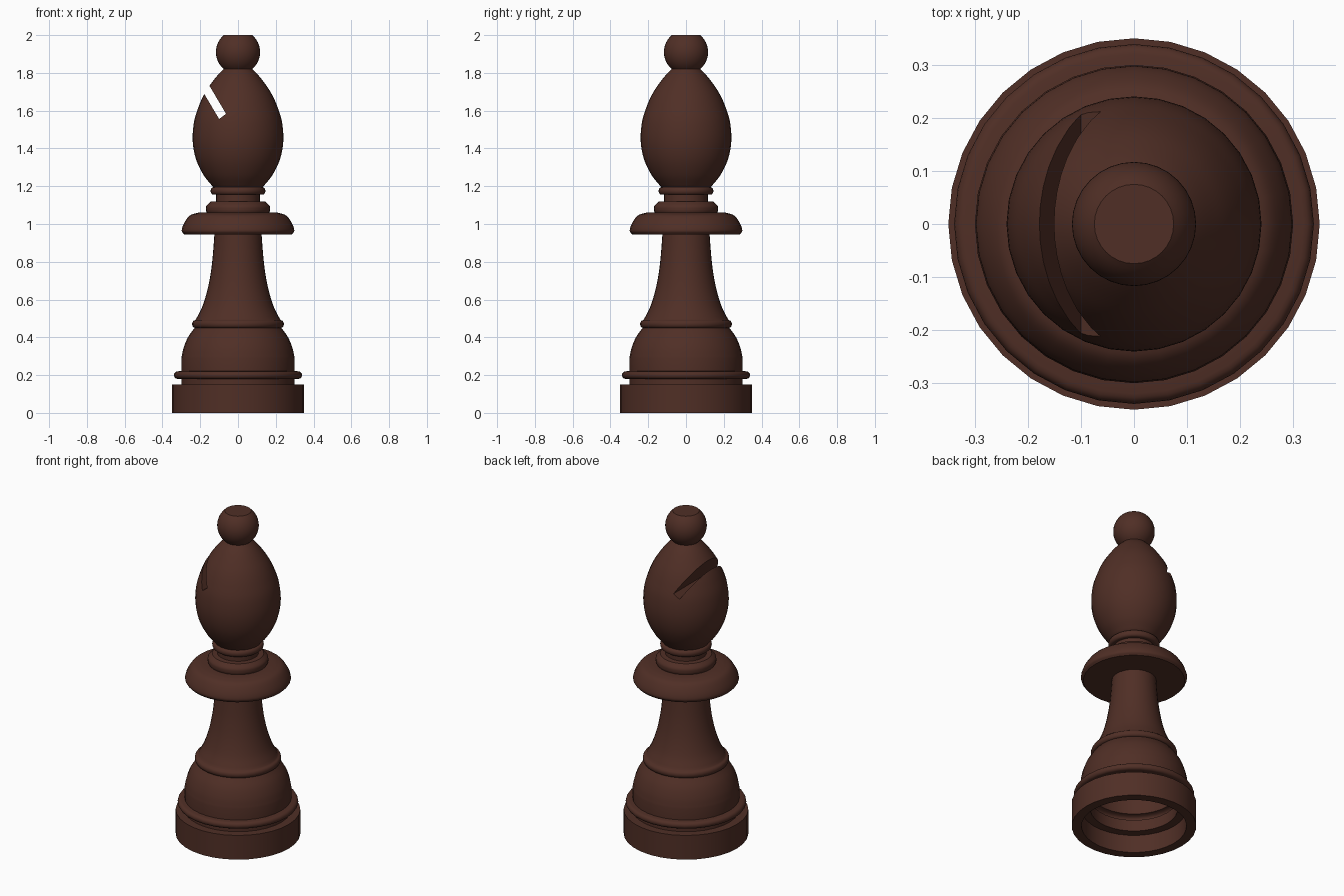
import bpy, bmesh, math
from mathutils import Vector

if "Cube" in bpy.data.objects:
    bpy.data.objects.remove(bpy.data.objects["Cube"])

SIDES = 32
wood = bpy.data.materials.new("dark brown wood")
wood.diffuse_color = (0.08, 0.028, 0.019, 1)
wood.use_nodes = True
wood.node_tree.nodes["Principled BSDF"].inputs["Base Color"].default_value = wood.diffuse_color


def curve(pts, n=5):
    """Smooth line through a few (radius, height) points."""
    p = [Vector(q) for q in pts]
    p = [2 * p[0] - p[1]] + p + [2 * p[-1] - p[-2]]
    out = []
    for a, b, c, d in zip(p, p[1:], p[2:], p[3:]):
        for i in range(n):
            t = i / n
            out.append(0.5 * (2 * b + (c - a) * t + (2 * a - 5 * b + 4 * c - d) * t ** 2
                              + (3 * b - a - 3 * c + d) * t ** 3))
    return [tuple(v) for v in out] + [tuple(pts[-1])]


def bead(r, z, w, h, n=8):
    """Half-round moulding bulging out from radius r."""
    return [(r + w * math.cos(a), z + h * math.sin(a))
            for a in (math.pi * (i / n - 0.5) for i in range(n + 1))]


def lathe(name, profile):
    bm = bmesh.new()
    rings = []
    for r, z in profile:
        if r < 1e-5:
            rings.append([bm.verts.new((0, 0, z))] * SIDES)
        else:
            rings.append([bm.verts.new((r * math.cos(2 * math.pi * i / SIDES),
                                        r * math.sin(2 * math.pi * i / SIDES), z))
                          for i in range(SIDES)])
    for a, b in zip(rings, rings[1:]):
        for i in range(SIDES):
            j = (i + 1) % SIDES
            quad = list(dict.fromkeys((a[i], a[j], b[j], b[i])))
            bm.faces.new(quad)
    bmesh.ops.recalc_face_normals(bm, faces=bm.faces)
    return finish(name, bm)


def finish(name, bm):
    me = bpy.data.meshes.new(name)
    bm.to_mesh(me)
    bm.free()
    me.materials.append(wood)
    ob = bpy.data.objects.new(name, me)
    bpy.context.collection.objects.link(ob)
    return ob


# Hollow underside, from the cavity tip down to the foot
profile = [(0, 0.92), (0.06, 0.9)]
profile += curve([(0.07, 0.85), (0.09, 0.7), (0.13, 0.57), (0.185, 0.45)])
profile += curve([(0.2, 0.42), (0.235, 0.35), (0.245, 0.28)], 4)
profile += bead(0.245, 0.2, 0.035, 0.02)[::-1]
profile += [(0.245, 0.11), (0.295, 0.11), (0.295, 0)]
# Foot and lower ring
profile += [(0.35, 0), (0.35, 0.15), (0.3, 0.15), (0.3, 0.18)]
profile += bead(0.32, 0.2, 0.019, 0.02)
# Domed lower body and its ring
profile += [(0.3, 0.222)]
profile += curve([(0.3, 0.29), (0.288, 0.345), (0.265, 0.4), (0.23, 0.45)])
profile += bead(0.228, 0.47, 0.015, 0.02)
# Flared stem
profile += curve([(0.223, 0.495), (0.19, 0.56), (0.162, 0.65), (0.143, 0.75), (0.132, 0.85), (0.125, 0.945)])
# Collar
profile += curve([(0.285, 0.945), (0.298, 0.965), (0.285, 1.005), (0.255, 1.045), (0.21, 1.06)])
profile += [(0.165, 1.06)] + curve([(0.17, 1.07), (0.168, 1.095), (0.145, 1.118)], 4)
# Neck and its ring
profile += [(0.116, 1.12), (0.116, 1.155)] + bead(0.13, 1.175, 0.015, 0.02)
# Egg-shaped head
profile += curve([(0.133, 1.197), (0.183, 1.26), (0.223, 1.345), (0.24, 1.44), (0.233, 1.54),
                  (0.209, 1.62), (0.18, 1.685), (0.145, 1.74), (0.11, 1.785), (0.075, 1.82)])
# Flat-topped ball
a0 = math.asin(0.09 / 0.117)
profile += [(0.117 * math.cos(a), 1.91 + 0.117 * math.sin(a))
            for a in (a0 * (i / 8 - 1) for i in range(1, 17))]
profile += [(0, 2.0)]
piece = lathe("turned_chess_piece", profile)

# Slanted slot cut through the left of the head
bm = bmesh.new()
d = Vector((-0.51, 0.86)) * 0.35
lo, hi = Vector((-0.10, 1.556)), Vector((-0.063, 1.583))
slot = [bm.verts.new((p.x, -0.5, p.y)) for p in (lo, hi, hi + d, lo + d)]
f = bm.faces.new(slot)
ext = bmesh.ops.extrude_face_region(bm, geom=[f])
bmesh.ops.translate(bm, vec=(0, 1, 0), verts=[v for v in ext["geom"] if isinstance(v, bmesh.types.BMVert)])
bmesh.ops.recalc_face_normals(bm, faces=bm.faces)
cutter = finish("slot_cutter", bm)
cutter.hide_render = True
mod = piece.modifiers.new("slot", "BOOLEAN")
mod.operation, mod.solver, mod.object = "DIFFERENCE", "EXACT", cutter

bpy.context.view_layer.objects.active = piece
piece.select_set(True)
cutter.select_set(False)
bpy.ops.object.modifier_apply(modifier="slot")
bpy.data.objects.remove(cutter)
bpy.ops.object.shade_smooth_by_angle(angle=math.radians(35))
